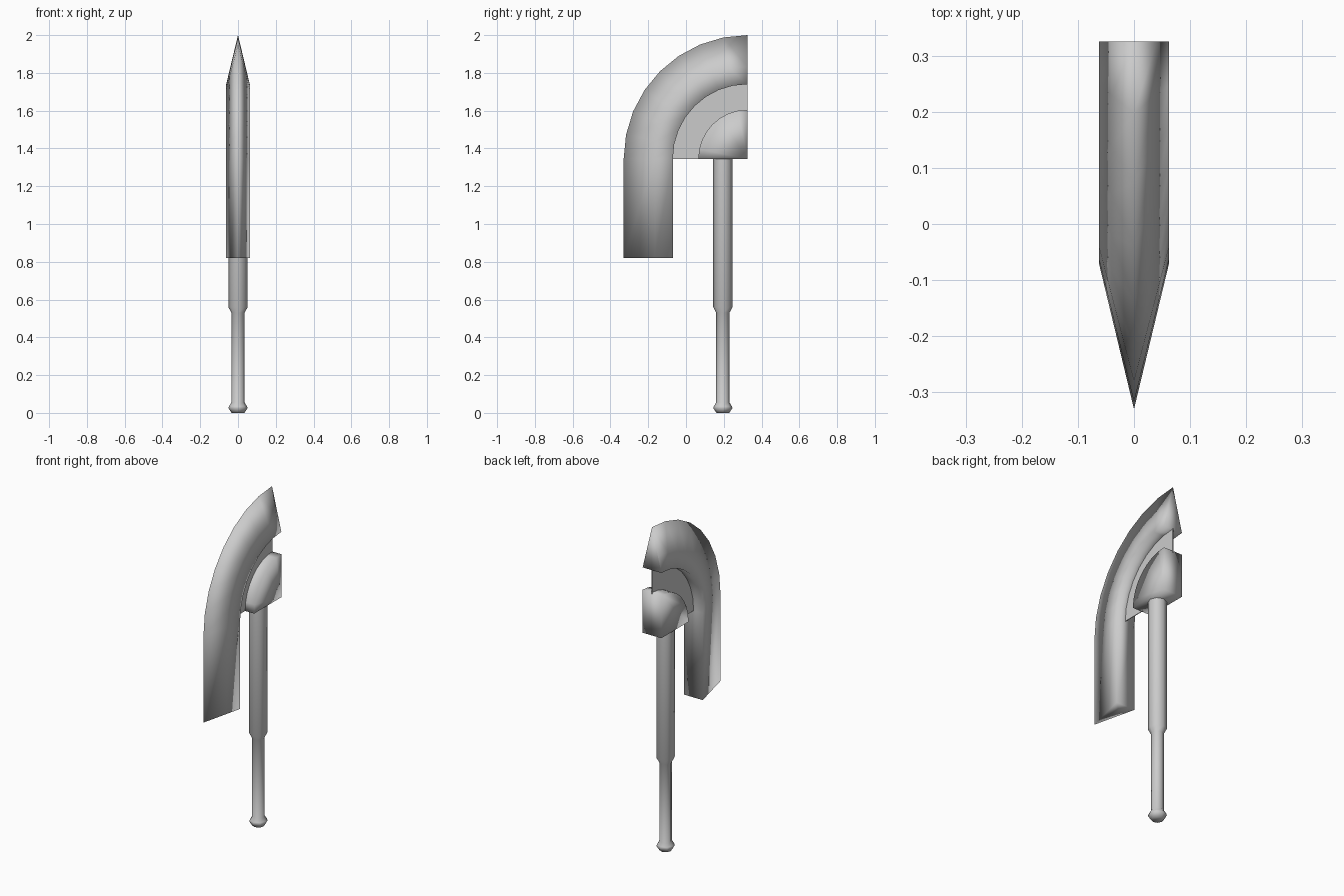
import bpy, bmesh, math

if "Cube" in bpy.data.objects:
    bpy.data.objects.remove(bpy.data.objects["Cube"])

CY, CZ = 0.325, 1.345      # centre of the curved parts
HALF = 0.0625              # half thickness
SEG = 8                    # segments per quarter arc


def finish(name, bm, smooth=True):
    bmesh.ops.recalc_face_normals(bm, faces=bm.faces[:])
    me = bpy.data.meshes.new(name)
    bm.to_mesh(me)
    bm.free()
    for p in me.polygons:
        p.use_smooth = smooth
    ob = bpy.data.objects.new(name, me)
    bpy.context.collection.objects.link(ob)
    return ob


def bridge(bm, rings):
    n = len(rings[0])
    for a, b in zip(rings, rings[1:]):
        for i in range(n):
            j = (i + 1) % n
            bm.faces.new((a[i], a[j], b[j], b[i]))
    bm.faces.new(rings[0])
    bm.faces.new(rings[-1][::-1])


def arc_sweep(name, section, tail=None, smooth=True):
    """Sweep an (x, radius) section round a quarter turn, with an optional straight tail."""
    bm = bmesh.new()
    rings = []
    if tail is not None:
        rings.append([bm.verts.new((x, CY - r, tail)) for x, r in section])
    for i in range(SEG + 1):
        a = math.pi / 2 * i / SEG
        rings.append([bm.verts.new((x, CY - r * math.cos(a), CZ + r * math.sin(a)))
                      for x, r in section])
    bridge(bm, rings)
    return finish(name, bm, smooth)


def lathe(name, profile, y, sides=8):
    bm = bmesh.new()
    rings = []
    for r, z in profile:
        rings.append([bm.verts.new((r * math.cos(2 * math.pi * k / sides),
                                    y + r * math.sin(2 * math.pi * k / sides), z))
                      for k in range(sides)])
    bridge(bm, rings)
    ob = finish(name, bm)
    bpy.ops.object.select_all(action='DESELECT')
    ob.select_set(True)
    bpy.context.view_layer.objects.active = ob
    bpy.ops.object.shade_smooth_by_angle(angle=math.radians(60))
    return ob


# Hooked blade: wedge section, sharp along the outer edge
R_IN, R_OUT = 0.395, 0.655
mid_r = R_OUT - (R_OUT - R_IN) * 0.64
arc_sweep("blade", [(0, R_OUT), (0.64 * HALF, mid_r), (HALF, R_IN),
                    (-HALF, R_IN), (-0.64 * HALF, mid_r)], tail=0.82)

# Thin web joining the blade to the hub
T = 0.002
arc_sweep("web", [(-T, 0.25), (T, 0.25), (T, 0.40), (-T, 0.40)], smooth=False)

# Quarter-round hub: swept as a solid wedge
bm = bmesh.new()
sides = []
for x in (-HALF, HALF):
    ring = [bm.verts.new((x, CY, CZ))]
    for i in range(SEG + 1):
        a = math.pi / 2 * i / SEG
        ring.append(bm.verts.new((x, CY - 0.26 * math.cos(a), CZ + 0.26 * math.sin(a))))
    sides.append(ring)
bridge(bm, sides)
finish("hub", bm)

# Handle with stepped grip and pommel
lathe("handle", [(0.034, 0.0), (0.051, 0.025), (0.048, 0.035), (0.035, 0.055),
                 (0.035, 0.53), (0.051, 0.56), (0.051, 1.36)], 0.195)
